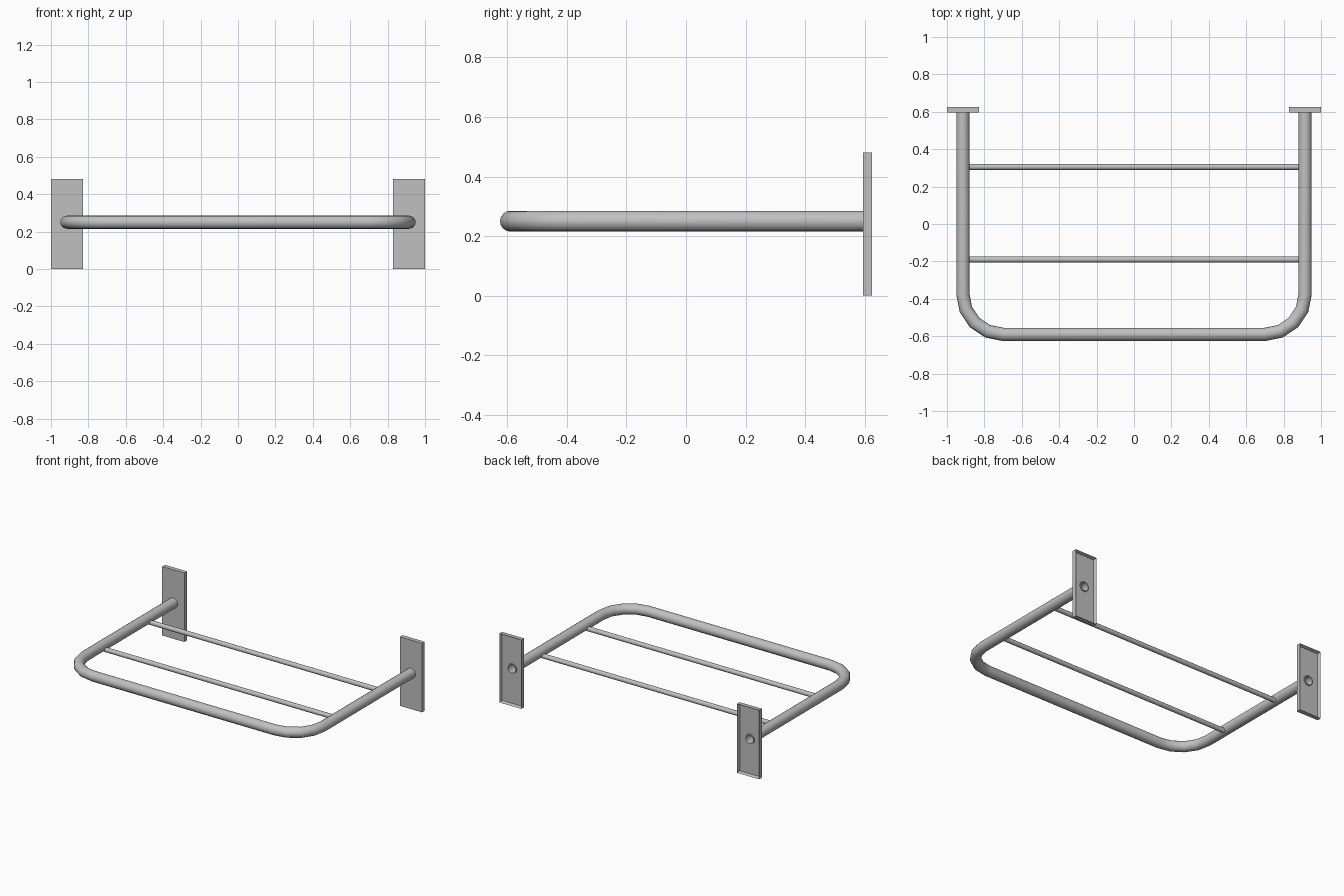
import bpy, bmesh
from math import cos, sin, pi, radians
from mathutils import Vector

cube = bpy.data.objects.get("Cube")
if cube:
    bpy.data.objects.remove(cube)

steel = bpy.data.materials.new("brushed_steel")
steel.use_nodes = True
colour = (0.53, 0.53, 0.53, 1)
steel.diffuse_color = colour
steel.node_tree.nodes["Principled BSDF"].inputs["Base Color"].default_value = colour

TUBE_X, TUBE_Z, TUBE_R = 0.915, 0.25, 0.035
BEND = 0.215
FRONT_Y, WALL_Y, BACK_Y = -0.59, 0.595, 0.625


def finish(name, bm, smooth=True):
    bmesh.ops.recalc_face_normals(bm, faces=bm.faces)
    mesh = bpy.data.meshes.new(name)
    bm.to_mesh(mesh)
    bm.free()
    mesh.materials.append(steel)
    obj = bpy.data.objects.new(name, mesh)
    bpy.context.collection.objects.link(obj)
    if smooth:
        bpy.ops.object.select_all(action="DESELECT")
        obj.select_set(True)
        bpy.context.view_layer.objects.active = obj
        bpy.ops.object.shade_smooth_by_angle(angle=radians(40))
    return obj


def sweep(bm, path, radius, sides, capped):
    """Round tube along a flat path, mitred at every bend."""
    rings = []
    for i, p in enumerate(path):
        before = (p - path[i - 1]).normalized() if i else None
        after = (path[i + 1] - p).normalized() if i + 1 < len(path) else None
        before, after = before or after, after or before
        tangent = (before + after).normalized()
        side = tangent.cross(Vector((0, 0, 1))) / tangent.dot(before)
        rings.append([bm.verts.new(p + radius * (side * cos(2 * pi * k / sides)
                      + Vector((0, 0, sin(2 * pi * k / sides))))) for k in range(sides)])
    for a, b in zip(rings, rings[1:]):
        for k in range(sides):
            n = (k + 1) % sides
            bm.faces.new((a[k], a[n], b[n], b[k]))
    if capped:
        bm.faces.new(rings[0])
        bm.faces.new(rings[-1])
    return rings


# Bent main rail, hollow at the wall ends
half = [Vector((TUBE_X, BACK_Y - 0.015, TUBE_Z))]
for step in range(5):
    a = step * pi / 8
    half.append(Vector((TUBE_X - BEND + BEND * cos(a),
                        FRONT_Y + BEND - BEND * sin(a), TUBE_Z)))
path = half + [Vector((-p.x, p.y, p.z)) for p in reversed(half)]
bm = bmesh.new()
outer = sweep(bm, path, TUBE_R, 16, False)
inner = sweep(bm, path, TUBE_R - 0.006, 16, False)
for end in (0, -1):
    for k in range(16):
        n = (k + 1) % 16
        bm.faces.new((outer[end][k], outer[end][n], inner[end][n], inner[end][k]))
finish("main_rail", bm)

# Thin cross rods set low between the rail arms
for name, y in (("front_rod", -0.19), ("rear_rod", 0.305)):
    bm = bmesh.new()
    sweep(bm, [Vector((-0.895, y, 0.232)), Vector((0.895, y, 0.232))], 0.016, 12, True)
    finish(name, bm)

# Wall plates: shallow trays open at the back, with a hole for the rail
for name, side in (("left_wall_plate", 1), ("right_wall_plate", -1)):
    bm = bmesh.new()
    bmesh.ops.create_cube(bm, size=1)
    for v in bm.verts:
        v.co = Vector((side * TUBE_X + v.co.x * 0.17,
                       (WALL_Y + BACK_Y) / 2 + v.co.y * (BACK_Y - WALL_Y),
                       0.24 + v.co.z * 0.48))
    back = max(bm.faces, key=lambda f: f.calc_center_median().y)
    bmesh.ops.inset_region(bm, faces=[back], thickness=0.01)
    for v in back.verts:
        v.co.y = WALL_Y + 0.008
    plate = finish(name, bm, smooth=False)

    bm = bmesh.new()
    sweep(bm, [Vector((side * TUBE_X, WALL_Y - 0.05, TUBE_Z)),
               Vector((side * TUBE_X, BACK_Y + 0.05, TUBE_Z))], TUBE_R - 0.003, 16, True)
    cutter = finish(name + "_hole_cutter", bm, smooth=False)
    cutter.hide_render = True
    cutter.hide_set(True)
    hole = plate.modifiers.new("rail_hole", "BOOLEAN")
    hole.operation = "DIFFERENCE"
    hole.solver = "EXACT"
    hole.object = cutter
